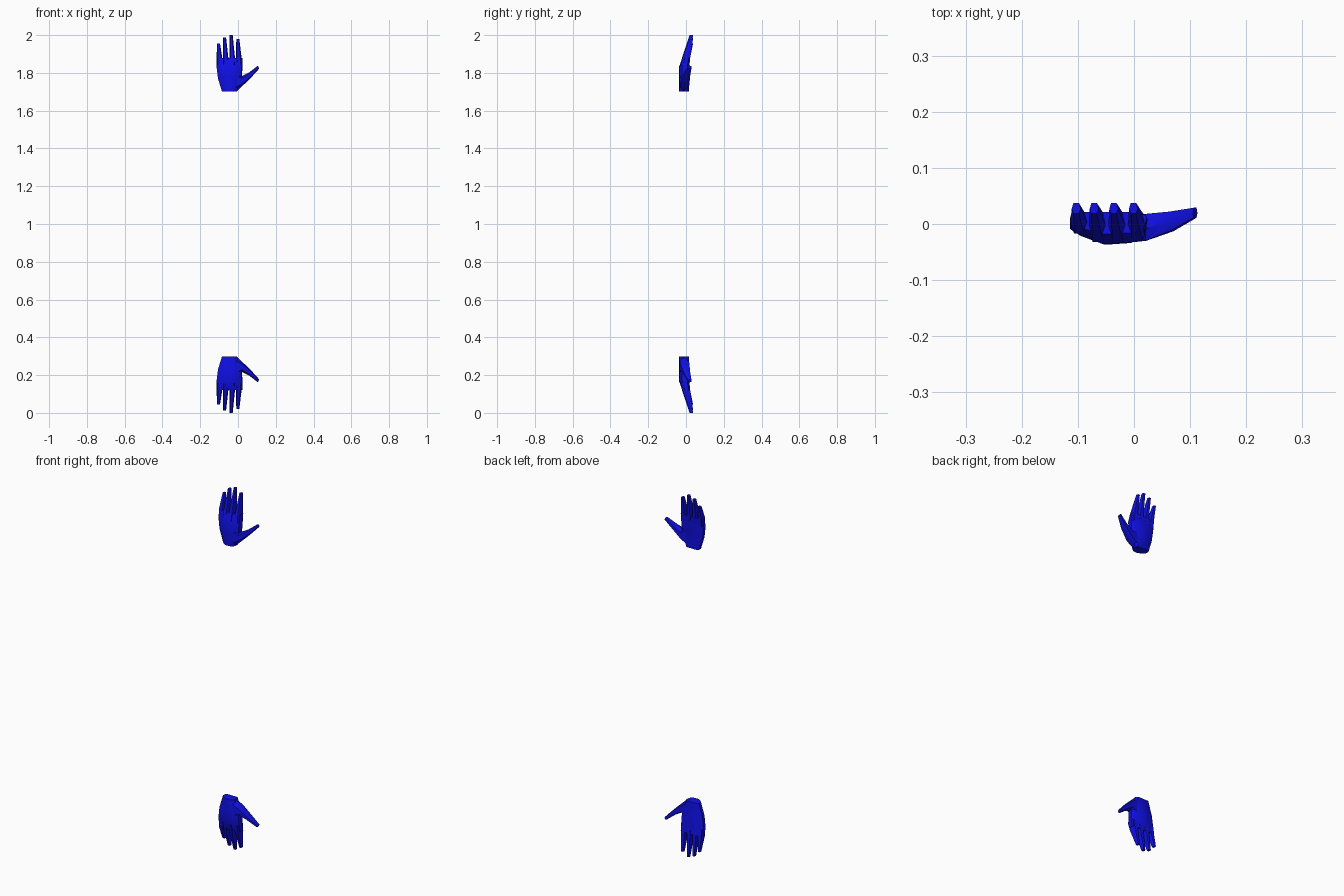
import bpy, bmesh

if "Cube" in bpy.data.objects:
    bpy.data.objects.remove(bpy.data.objects["Cube"])

blue = bpy.data.materials.new("blue")
blue.diffuse_color = (0.005, 0.005, 0.8, 1)
blue.use_nodes = True
blue.node_tree.nodes["Principled BSDF"].inputs["Base Color"].default_value = blue.diffuse_color

# Cross-sections: u runs across the part, v from front to back
PALM = [(0, .5), (.14, .27), (.43, 0), (.8, .06), (.97, .3), (1, .8), (.9, 1), (.1, 1), (.0, .85)]
DIGIT = [(0, .45), (.22, 0), (.78, 0), (1, .45), (.82, 1), (.18, 1)]


def loft(name, section, rings, flip):
    """Each ring: (x, z) of one edge, (x, z) of the other, front y, back y."""
    bm = bmesh.new()
    loops = []
    for ax, az, bx, bz, yf, yb in rings:
        loop = []
        for u, v in section:
            z = az + (bz - az) * u
            loop.append(bm.verts.new((ax + (bx - ax) * u, yf + (yb - yf) * v,
                                      2 - z if flip else z)))
        loops.append(loop)
    n = len(section)
    for p, q in zip(loops, loops[1:]):
        for i in range(n):
            j = (i + 1) % n
            bm.faces.new((p[i], p[j], q[j], q[i]))
    bm.faces.new(loops[0])
    bm.faces.new(loops[-1])
    bmesh.ops.recalc_face_normals(bm, faces=bm.faces)
    me = bpy.data.meshes.new(name)
    bm.to_mesh(me)
    bm.free()
    ob = bpy.data.objects.new(name, me)
    bpy.context.collection.objects.link(ob)
    me.materials.append(blue)
    bpy.ops.object.select_all(action='DESELECT')
    ob.select_set(True)
    bpy.context.view_layer.objects.active = ob
    bpy.ops.object.shade_smooth_by_angle(angle=0.7)


# Fingers: name, base x, tip x, tip z, front y at knuckle
FINGERS = [("little_finger", -.097, -.103, 1.955, -.017),
           ("ring_finger", -.064, -.071, 1.987, -.032),
           ("middle_finger", -.029, -.036, 2.0, -.034),
           ("index_finger", .006, -.001, 1.98, -.029)]

for side, flip in (("upper", False), ("lower", True)):
    # Palm from wrist to knuckles
    loft(side + "_palm", PALM, [
        (-.085, 1.702, -.005, 1.702, -.036, .016),
        (-.106, 1.77, .02, 1.77, -.037, .016),
        (-.114, 1.835, .024, 1.835, -.036, .018),
        (-.113, 1.878, .023, 1.878, -.018, .021)], flip)
    # Tapered fingers leaning backwards
    for name, bx, tx, tz, yf in FINGERS:
        mx = bx + (tx - bx) * .3
        loft(f"{side}_{name}", DIGIT, [
            (bx - .017, 1.838, bx + .017, 1.838, yf, .018),
            (mx - .0145, 1.885, mx + .0145, 1.885, yf * .45 - .004, .023),
            (tx - .008, tz, tx + .008, tz, .019, .037)], flip)
    # Thumb sweeping out sideways
    loft(side + "_thumb", DIGIT, [
        (-.006, 1.703, -.01, 1.81, -.033, .016),
        (.022, 1.729, .02, 1.783, -.030, .018),
        (.073, 1.779, .060, 1.803, -.013, .022),
        (.113, 1.823, .105, 1.838, .011, .029)], flip)
